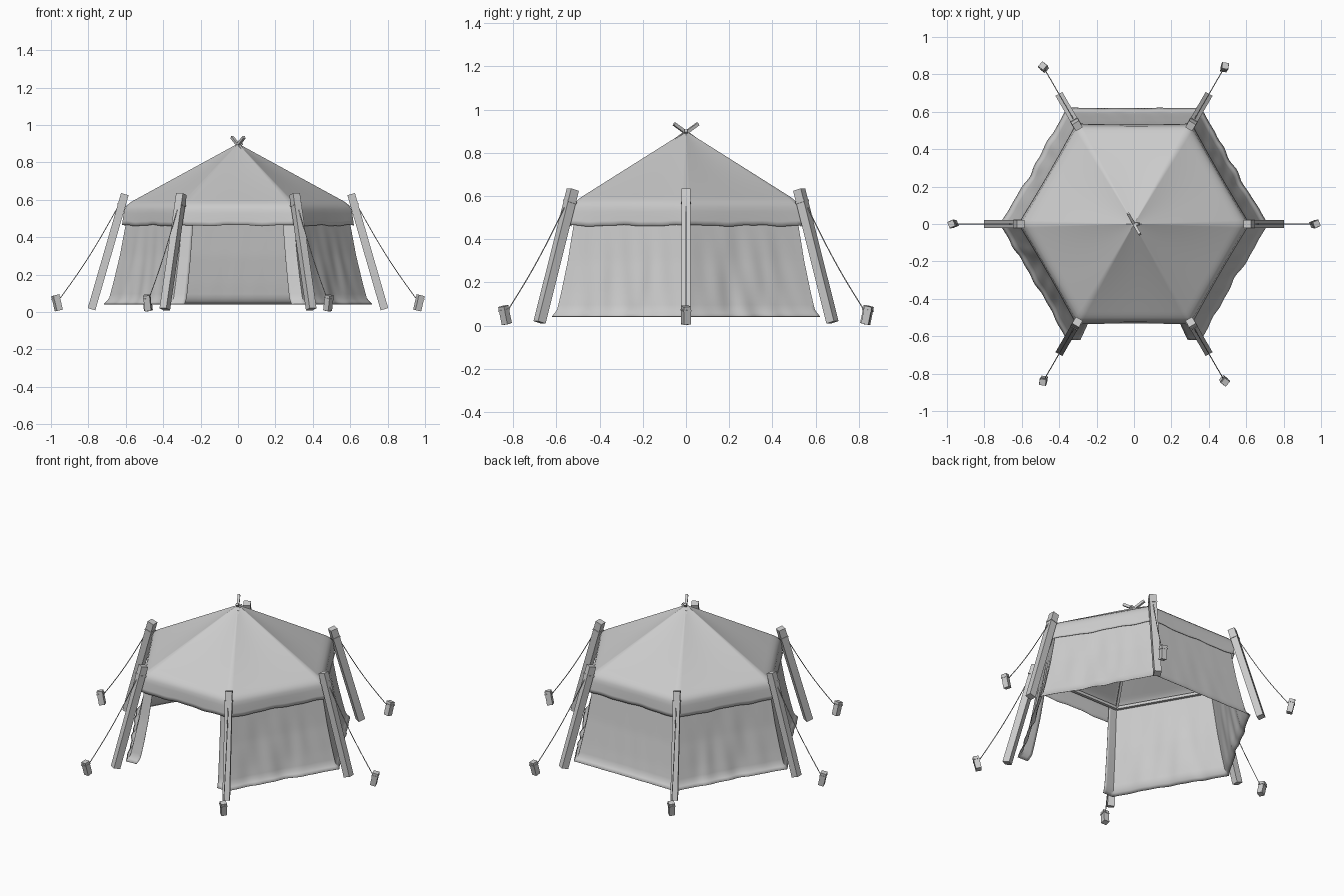
import bpy, bmesh
from math import sin, cos, pi, radians, floor, exp
from mathutils import Vector

if "Cube" in bpy.data.objects:
    bpy.data.objects.remove(bpy.data.objects["Cube"])


def finish(name, bm, smooth=False):
    me = bpy.data.meshes.new(name)
    bm.to_mesh(me)
    bm.free()
    ob = bpy.data.objects.new(name, me)
    bpy.context.collection.objects.link(ob)
    if smooth:
        bpy.context.view_layer.objects.active = ob
        bpy.ops.object.select_all(action='DESELECT')
        ob.select_set(True)
        bpy.ops.object.shade_smooth_by_angle(angle=radians(50))
    return ob


def polar(k, r, z):
    a = k * pi / 3
    return Vector((r * cos(a), r * sin(a), z))


def hexpoint(t, r, z):
    # point on a hexagon of corner radius r, t counts corners
    k = floor(t)
    return polar(k, r, z).lerp(polar(k + 1, r, z), t - k)


def beam(name, a, b, w, d=None, out=None):
    # square bar from a to b, one side facing the direction "out"
    d = d or w
    n = (b - a).normalized()
    out = out or Vector((0, 0, 1))
    s = n.cross(out).normalized()
    o = s.cross(n)
    bm = bmesh.new()
    rings = [[bm.verts.new(p + s * w / 2 * i + o * d / 2 * j)
              for i, j in ((-1, -1), (1, -1), (1, 1), (-1, 1))] for p in (a, b)]
    for i in range(4):
        j = (i + 1) % 4
        bm.faces.new((rings[0][i], rings[0][j], rings[1][j], rings[1][i]))
    bm.faces.new(rings[0][::-1])
    bm.faces.new(rings[1])
    bmesh.ops.recalc_face_normals(bm, faces=bm.faces[:])
    return finish(name, bm)


def rope(name, pts, radius):
    cu = bpy.data.curves.new(name, 'CURVE')
    cu.dimensions = '3D'
    cu.bevel_depth = radius
    cu.bevel_resolution = 1
    sp = cu.splines.new('POLY')
    sp.points.add(len(pts) - 1)
    for p, c in zip(sp.points, pts):
        p.co = (*c, 1)
    ob = bpy.data.objects.new(name, cu)
    bpy.context.collection.objects.link(ob)


def sample(profile, n):
    # evenly resample an (r, z) profile
    P = [Vector(p) for p in profile]
    L = [(b - a).length for a, b in zip(P, P[1:])]
    out = []
    for i in range(n + 1):
        d, k = sum(L) * i / n, 0
        while k < len(L) - 1 and d > L[k]:
            d -= L[k]
            k += 1
        out.append(P[k].lerp(P[k + 1], min(d / L[k], 1)))
    return out


def cloth(name, profile, t0, t1, nu, nv, shape):
    bm = bmesh.new()
    prof = sample(profile, nv)
    rows = []
    for j, (r, z) in enumerate(prof):
        rows.append([])
        for i in range(nu + 1):
            t = t0 + (t1 - t0) * i / nu
            dr, dz = shape(t, j / nv, r)
            rows[-1].append(bm.verts.new(hexpoint(t, r + dr, z + dz)))
    for a, b in zip(rows, rows[1:]):
        for i in range(nu):
            bm.faces.new((a[i], b[i], b[i + 1], a[i + 1]))
    bmesh.ops.remove_doubles(bm, verts=bm.verts[:], dist=0.0004)
    ob = finish(name, bm, True)
    m = ob.modifiers.new('thickness', 'SOLIDIFY')
    m.thickness = 0.002
    m.offset = -1
    return ob


# Roof with hanging valance and uneven hem
def roof_shape(t, v, r):
    mid = sin(pi * (t - floor(t)))
    hem = max(0, (v - 0.86) / 0.14)
    sag = -0.006 * mid * sin(pi * min(v / 0.85, 1))
    return (-0.006 * mid * hem,
            sag + hem * (0.003 * sin(t * 13) + 0.0015 * sin(t * 29)))


cloth('roof_canopy', [(0.001, 0.9), (0.56, 0.595), (0.592, 0.574), (0.606, 0.55),
                      (0.612, 0.52), (0.62, 0.463)], 0, 6, 144, 36, roof_shape)


# Side walls: five sides, wrapping slightly round both front corners
def wall_shape(t, v, r):
    mid = sin(pi * (t - floor(t)))
    back = 0.2 if 7 <= t <= 8 else 1
    folds = 0.005 * sin(t * 17 + 4 * v + sin(t * 5)) + 0.003 * sin(t * 37 - 5 * v)
    bulge = sum(0.022 * exp(-((t - c + 0.08 * v) / 0.06) ** 2)
                for c in (5.75, 6.75, 8.35, 9.3))
    return back * (folds * v * mid - 0.008 * v * mid
                   + bulge * v * v * (1 - 0.5 * v)), 0


cloth('side_walls', [(0.583, 0.555), (0.602, 0.46), (0.632, 0.3), (0.668, 0.15),
                     (0.69, 0.07), (0.718, 0.042)], 4.9, 10.1, 208, 24, wall_shape)

# Frame under the roof, two rafters crossing through the peak
for k in range(6):
    crossing = k in (2, 5)
    base = polar(k, 0.57, 0.535 if crossing else 0.555)
    tip = polar(k + 3, 0.064, 0.934) if crossing else polar(k, 0.02, 0.868)
    if k == 3:
        base, tip = polar(3, 0.57, 0.545), polar(0, 0.025, 0.902)
    beam(f'rafter_{k}', base, tip, 0.015)
    beam(f'eave_beam_{k}', polar(k, 0.572, 0.552), polar(k + 1, 0.572, 0.552), 0.018)

# Leaning corner poles with guy ropes and ground stakes
for k in range(6):
    out = polar(k, 1, 0)
    top, foot = polar(k, 0.605, 0.63), polar(k, 0.783, 0.015)
    beam(f'corner_pole_{k}', foot, top, 0.042, out=out)
    beam(f'pole_tie_{k}', top.lerp(foot, 0.085), top.lerp(foot, 0.1), 0.047, out=out)
    s0, s1 = polar(k, 0.958, 0.008), polar(k, 0.977, 0.09)
    side = polar(k + 0.35, 1, 0)
    beam(f'ground_stake_{k}', s0, s1, 0.034, out=side)
    beam(f'stake_tie_{k}', s0.lerp(s1, 0.74), s0.lerp(s1, 0.82), 0.039, out=side)
    a, b = polar(k, 0.635, 0.575), polar(k, 0.95, 0.075)
    rope(f'guy_rope_{k}', [a.lerp(b, i / 10) - Vector((0, 0, 0.022 * sin(pi * i / 10)))
                           for i in range(11)], 0.0025)
